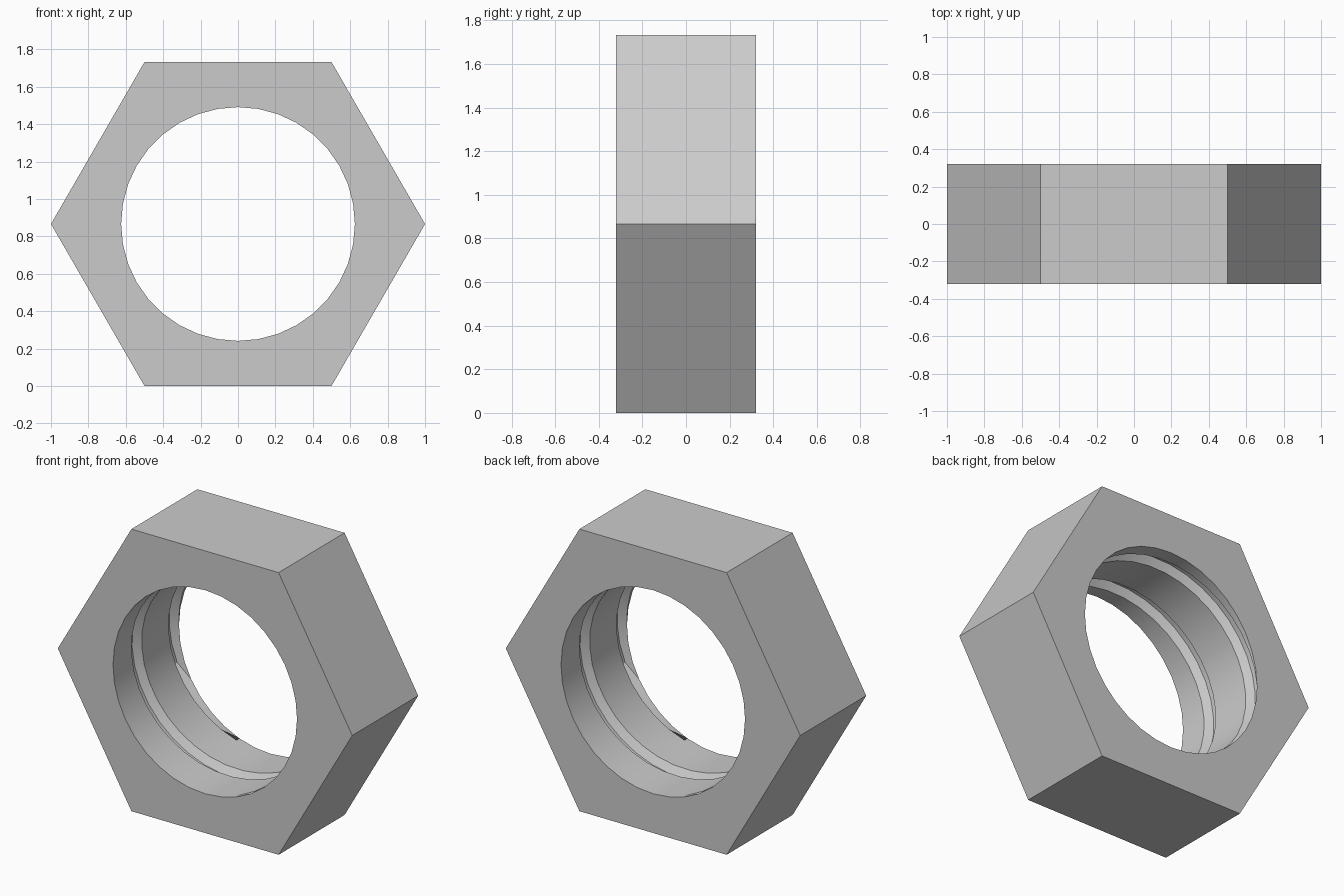
import bpy, bmesh, math

if "Cube" in bpy.data.objects:
    bpy.data.objects.remove(bpy.data.objects["Cube"])

DEPTH, ZC, HOLE, SEG = 0.64, math.sqrt(3) / 2, 0.625, 36
PITCH = 0.36
# thread groove profile: (offset along the axis, extra radius)
PROFILE = [(0.0, 0.0), (0.03, 0.05), (0.05, 0.05), (0.10, 0.0)]
PROFILE = [(0.0, 0.0), (0.03, 0.045), (0.07, 0.045), (0.10, 0.0)]

bm = bmesh.new()
cache = {}


def vert(r, ang, d):
    """Shared vertex at radius, angle and distance behind the front face."""
    co = (r * math.cos(ang), d - DEPTH / 2, ZC + r * math.sin(ang))
    key = tuple(round(c, 4) + 0.0 for c in co)
    if key not in cache:
        cache[key] = bm.verts.new(co)
    return cache[key]


def face(verts):
    verts = list(dict.fromkeys(verts))
    if len(verts) > 2 and not bm.faces.get(verts):
        bm.faces.new(verts)


def thread(i, j):
    """Point i of the helical groove at segment j, trimmed at both faces."""
    off, extra = PROFILE[i % 4]
    d = (i // 4 + j / SEG) * PITCH + off
    if d <= 1e-4 or d >= DEPTH - 1e-4:
        d, extra = min(max(d, 0), DEPTH), 0
    return vert(HOLE + extra, 2 * math.pi * j / SEG, d)


# threaded bore
for j in range(SEG):
    for i in range(-12, 16):
        face([thread(i, j), thread(i, j + 1), thread(i + 1, j + 1), thread(i + 1, j)])

# hexagonal outside and the two flat faces
for k in range(6):
    a, b = k * math.pi / 3, (k + 1) * math.pi / 3
    face([vert(1, a, 0), vert(1, b, 0), vert(1, b, DEPTH), vert(1, a, DEPTH)])
    for d in (0, DEPTH):
        rim = [vert(HOLE, 2 * math.pi * j / SEG, d) for j in range(k * 6, k * 6 + 7)]
        face([vert(1, b, d), vert(1, a, d)] + rim)

bmesh.ops.recalc_face_normals(bm, faces=bm.faces)
mesh = bpy.data.meshes.new("hex_nut")
bm.to_mesh(mesh)
bm.free()
nut = bpy.data.objects.new("hex_nut", mesh)
bpy.context.collection.objects.link(nut)
bpy.context.view_layer.objects.active = nut
nut.select_set(True)
bpy.ops.object.shade_smooth_by_angle(angle=math.radians(30))
